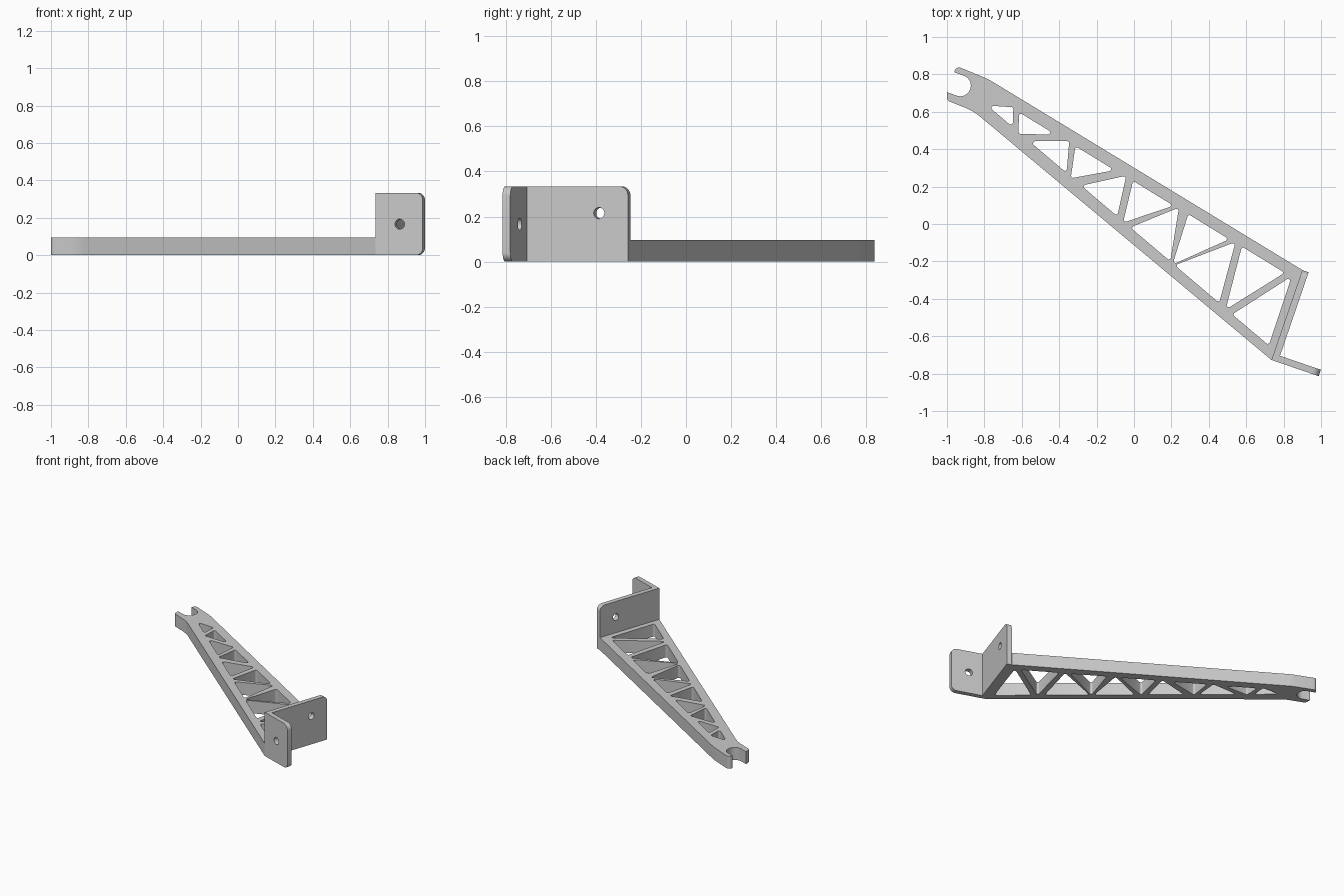
import bpy, bmesh, math
from mathutils import Vector, Matrix

cube = bpy.data.objects.get("Cube")
if cube:
    bpy.data.objects.remove(cube, do_unlink=True)

ARM_HEIGHT = 0.095
PLATE_HEIGHT = 0.334
THICKNESS = 0.036

grey = bpy.data.materials.new("plain grey")
grey.use_nodes = True
colour = (0.59, 0.59, 0.59, 1)
grey.diffuse_color = colour
grey.node_tree.nodes["Principled BSDF"].inputs["Base Color"].default_value = colour


def rounded(corners, steps=8):
    """Turn (x, y, radius) corners into a closed outline with arcs."""
    out = []
    for i, (x, y, r) in enumerate(corners):
        p = Vector((x, y, 0))
        if not r:
            out.append(p)
            continue
        a = (Vector((*corners[i - 1][:2], 0)) - p).normalized()
        b = (Vector((*corners[(i + 1) % len(corners)][:2], 0)) - p).normalized()
        half = a.angle(b) / 2
        centre = p + (a + b).normalized() * r / math.sin(half)
        start = (p + a * r / math.tan(half) - centre).normalized()
        end = (p + b * r / math.tan(half) - centre).normalized()
        out += [centre + start.slerp(end, k / steps) * r for k in range(steps + 1)]
    return out


def circle(x, y, r, n=32):
    return [Vector((x + r * math.cos(math.tau * k / n), y + r * math.sin(math.tau * k / n), 0))
            for k in range(n)]


def extruded(name, outlines, depth, matrix):
    """Fill the first outline, leaving the others as holes, and extrude it."""
    curve = bpy.data.curves.new(name, "CURVE")
    curve.dimensions = "2D"
    curve.fill_mode = "BOTH"
    curve.extrude = depth / 2
    for points in outlines:
        spline = curve.splines.new("POLY")
        spline.points.add(len(points) - 1)
        for target, p in zip(spline.points, points):
            target.co = (p.x, p.y, 0, 1)
        spline.use_cyclic_u = True
    helper = bpy.data.objects.new(name + "_profile", curve)
    bpy.context.collection.objects.link(helper)
    bpy.context.view_layer.update()
    mesh = bpy.data.meshes.new_from_object(helper.evaluated_get(bpy.context.evaluated_depsgraph_get()))
    bpy.data.objects.remove(helper, do_unlink=True)

    bm = bmesh.new()
    bm.from_mesh(mesh)
    bmesh.ops.remove_doubles(bm, verts=bm.verts, dist=0.00001)
    bmesh.ops.translate(bm, verts=bm.verts, vec=(0, 0, depth / 2))
    bmesh.ops.transform(bm, verts=bm.verts, matrix=matrix)
    bmesh.ops.recalc_face_normals(bm, faces=bm.faces)
    bm.to_mesh(mesh)
    bm.free()
    mesh.name = name
    mesh.materials.clear()
    mesh.materials.append(grey)
    obj = bpy.data.objects.new(name, mesh)
    bpy.context.collection.objects.link(obj)
    bpy.ops.object.select_all(action="DESELECT")
    obj.select_set(True)
    bpy.context.view_layer.objects.active = obj
    bpy.ops.object.shade_smooth_by_angle(angle=math.radians(30))


# Inner edges of the two long chords that the triangular windows lean on
def upper(x):
    return Vector((x, 0.22 - 0.607 * x))


def lower(x):
    return Vector((x, -0.027 - 0.848 * x))


def window(base, a, b, apex):
    """Rounded triangle with two corners on one chord and one on the other."""
    other = lower if base is upper else upper
    tri = [base(a), base(b), other(apex)]
    mid = sum(tri, Vector((0, 0))) / 3
    tri = [p + (p - mid).normalized() * 0.012 for p in tri]
    return rounded([(p.x, p.y, 0.011) for p in tri], 5)


# Lattice arm with an open hook at its narrow end
arm_outline = rounded([
    (0.735, -0.727, 0), (0.9, -0.246, 0),
    (-0.78, 0.775, 0.3), (-0.96, 0.849, 0.025), (-0.96, 0.811, 0),
    (-0.857, 0.774, 0.056), (-0.895, 0.667, 0.056),
    (-1.0, 0.705, 0), (-1.0, 0.66, 0.025), (-0.86, 0.605, 0.3),
], 12)
lower_windows = [(-0.773, -0.655, -0.655), (-0.548, -0.366, -0.356), (-0.27, -0.094, -0.05),
                 (-0.008, 0.19, 0.233), (0.23, 0.452, 0.535), (0.537, 0.719, 0.837)]
upper_windows = [(-0.607, -0.43, -0.607), (-0.307, -0.115, -0.329), (0, 0.2, -0.05),
                 (0.294, 0.497, 0.214), (0.58, 0.794, 0.497)]
windows = [window(lower, *w) for w in lower_windows] + [window(upper, *w) for w in upper_windows]
extruded("lattice_arm", [arm_outline] + windows, ARM_HEIGHT, Matrix())

# Upright mounting plates meeting at the wide end's front corner
corner = Vector((0.735, -0.727, 0))
along = Vector((0.324, 0.946, 0)).normalized()
across = Vector((along.y, -along.x, 0))
up = Vector((0, 0, 1))


def frame(x, z):
    """Matrix with local x along the plate, local y upward, local z through it."""
    m = Matrix((x, up, z)).transposed().to_4x4()
    m.translation = corner
    return m


length, r = 0.508, 0.04
back = rounded([(0, 0, 0), (length, 0, 0), (length, PLATE_HEIGHT, r), (0, PLATE_HEIGHT, 0)])
extruded("mounting_plate", [back, circle(0.373, 0.215, 0.025)], THICKNESS, frame(along, across))

length = 0.267
side = rounded([(THICKNESS, 0, 0), (length, 0, r), (length, PLATE_HEIGHT, r), (THICKNESS, PLATE_HEIGHT, 0)])
extruded("side_flange", [side, circle(0.137, 0.166, 0.027)], THICKNESS, frame(across, along))
